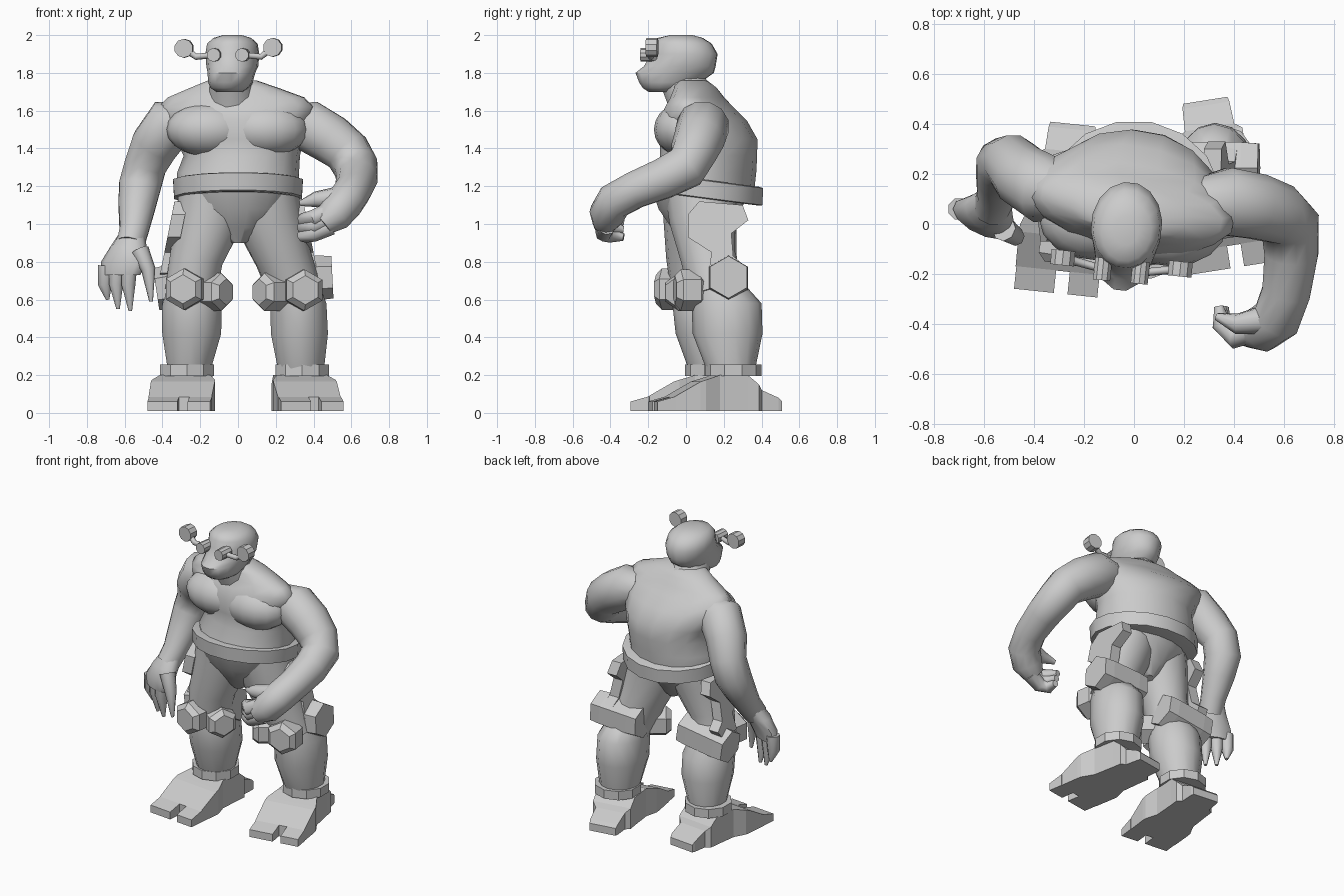
import bpy, bmesh, math
from mathutils import Vector, Matrix, Quaternion

cube = bpy.data.objects.get("Cube")
if cube:
    bpy.data.objects.remove(cube, do_unlink=True)

GREY = (0.6, 0.6, 0.6, 1)
clay = bpy.data.materials.new("clay_grey")
clay.use_nodes = True
clay.diffuse_color = GREY
clay.node_tree.nodes["Principled BSDF"].inputs["Base Color"].default_value = GREY


def finish(name, bm, smooth=None):
    """Turn a bmesh into a shaded object."""
    bmesh.ops.recalc_face_normals(bm, faces=bm.faces)
    mesh = bpy.data.meshes.new(name)
    bm.to_mesh(mesh)
    bm.free()
    mesh.materials.append(clay)
    obj = bpy.data.objects.new(name, mesh)
    bpy.context.collection.objects.link(obj)
    if smooth:
        bpy.ops.object.select_all(action='DESELECT')
        obj.select_set(True)
        bpy.context.view_layer.objects.active = obj
        bpy.ops.object.shade_smooth_by_angle(angle=math.radians(smooth))
    return obj


def skin(name, rings, smooth=None):
    """Bridge equal rings of points and cap both ends."""
    bm = bmesh.new()
    loops = [[bm.verts.new(p) for p in ring] for ring in rings]
    n = len(loops[0])
    for a, b in zip(loops, loops[1:]):
        for i in range(n):
            j = (i + 1) % n
            bm.faces.new((a[i], a[j], b[j], b[i]))
    bm.faces.new(loops[0])
    bm.faces.new(loops[-1])
    return finish(name, bm, smooth)


def circle(sides):
    return [(math.cos(a), math.sin(a)) for a in
            (math.tau * (i + 0.5) / sides for i in range(sides))]


def stack(name, sections, yaw=0, sides=16, tilt=0, smooth=50):
    """Loft horizontal ovals given as z, centre x, centre y, radius x, radius y."""
    rot = Matrix.Rotation(math.radians(yaw), 3, 'Z')
    rings = []
    for z, cx, cy, rx, ry in sections:
        rings.append([Vector((cx, cy, z - tilt * v * ry)) + rot @ Vector((u * rx, v * ry, 0))
                      for u, v in circle(sides)])
    return skin(name, rings, smooth)


def tube(name, path, sides=12, smooth=55):
    """Sweep a circle along points given as x, y, z, radius."""
    pts = [Vector(p[:3]) for p in path]
    rings, turn, last = [], Quaternion(), Vector((0, 0, 1))
    for i, p in enumerate(pts):
        way = (pts[min(i + 1, len(pts) - 1)] - pts[max(i - 1, 0)]).normalized()
        turn = last.rotation_difference(way) @ turn
        last = way
        rings.append([p + turn @ Vector((u, v, 0)) * path[i][3] for u, v in circle(sides)])
    return skin(name, rings, smooth)


def prism(name, centre, axis, radius, depth, sides=6, end=0.85):
    """Straight prism about an axis, with ends narrowed by a factor."""
    c, d = Vector(centre), Vector(axis).normalized()
    turn = d.to_track_quat('Z', 'Y')
    rings = []
    for t, s in ((-0.5, end), (-0.3, 1), (0.3, 1), (0.5, end)):
        rings.append([c + d * depth * t + turn @ Vector((u, v, 0)) * radius * s
                      for u, v in circle(sides)])
    return skin(name, rings)


def ball(name, centre, size):
    bm = bmesh.new()
    bmesh.ops.create_uvsphere(bm, u_segments=16, v_segments=10, radius=1)
    bmesh.ops.transform(bm, verts=bm.verts,
                        matrix=Matrix.Translation(centre) @ Matrix.Diagonal((*size, 1)))
    return finish(name, bm, 60)


# Torso, chest, neck and pelvis
stack("torso", [(1.18, 0, .09, .32, .27), (1.27, 0, .1, .325, .27), (1.36, .02, .12, .31, .255),
                (1.45, .01, .12, .34, .255), (1.55, -.01, .09, .4, .225),
                (1.62, -.01, .07, .42, .17), (1.67, -.01, .06, .37, .13),
                (1.72, -.02, .05, .24, .11), (1.76, -.03, .03, .13, .08)], yaw=-10)
ball("right_chest", (-.15, .02, 1.5), (.23, .165, .145))
ball("left_chest", (.15, -.01, 1.5), (.22, .16, .145))
tube("neck", [(-.03, .06, 1.56, .13), (-.03, .02, 1.68, .13), (-.04, -.04, 1.78, .11)])
stack("pelvis", [(1.2, 0, .08, .32, .27), (1.08, 0, .07, .27, .22),
                 (.98, 0, .07, .18, .15), (.9, 0, .07, .05, .1)])
stack("belt", [(1.135, 0, .095, .33, .3), (1.14, 0, .095, .345, .315),
               (1.23, 0, .095, .35, .32), (1.235, 0, .095, .33, .3)], tilt=.13, smooth=30)

# Head with a protruding muzzle
HEAD_YAW = -6
stack("head", [(1.7, -.045, -.11, .07, .09), (1.72, -.045, -.105, .1, .125),
               (1.75, -.04, -.085, .118, .165), (1.8, -.035, -.06, .125, .21),
               (1.835, -.03, -.033, .137, .192), (1.9, -.03, -.008, .143, .177),
               (1.955, -.03, -.02, .134, .157), (1.985, -.03, -.03, .1, .12),
               (2.0, -.03, -.025, .05, .06)], yaw=HEAD_YAW)

# Eye tubes, and discs on stalks beside them
facing = Matrix.Rotation(math.radians(HEAD_YAW), 3, 'Z') @ Vector((0, -1, 0))
for side, eye, disc in (("right", (-.125, -.18, 1.895), (-.285, -.135, 1.93)),
                        ("left", (.025, -.195, 1.895), (.185, -.18, 1.935))):
    prism(side + "_eye_tube", eye, facing, .036, .09, 10, 1)
    prism(side + "_disc", disc, facing, .05, .06, 10, 1)
    mid = Vector(eye).lerp(Vector(disc), .6)
    tube(side + "_stalk", [(*eye, .016), (mid.x, mid.y, 1.885, .017), (*disc, .02)], 8)

# Right arm hanging, with a relaxed hand
tube("right_arm", [(-.26, .12, 1.55, .1), (-.36, .14, 1.53, .14), (-.44, .19, 1.42, .13),
                   (-.49, .245, 1.31, .115), (-.52, .235, 1.2, .115), (-.535, .18, 1.09, .1),
                   (-.55, .11, .97, .08), (-.57, .06, .89, .075)])
stack("right_palm", [(.95, -.56, .09, .07, .07), (.88, -.58, .05, .1, .075),
                     (.8, -.6, .02, .135, .065), (.73, -.62, .02, .11, .05)], yaw=-25, sides=12)
for i, (x, y, tip, low) in enumerate(((-.7, .06, -.69, .6), (-.64, .03, -.635, .55),
                                      (-.575, 0, -.57, .54))):
    tube(f"right_finger_{i}", [(x, y, .78, .045), (x - .005, y, .68, .04),
                               (tip, y + .01, low, .01)], 8)
tube("right_thumb", [(-.52, -.02, .86, .05), (-.475, -.05, .76, .038), (-.46, -.05, .59, .01)], 8)

# Left arm bent forward, with a curled hand
tube("left_arm", [(.26, .09, 1.54, .1), (.37, .09, 1.52, .14), (.49, .07, 1.45, .135),
                  (.58, .04, 1.38, .125), (.625, .0, 1.3, .12), (.63, -.12, 1.24, .11),
                  (.61, -.27, 1.18, .1), (.57, -.38, 1.12, .1), (.51, -.42, 1.05, .095),
                  (.45, -.43, 1.0, .065)])
for i in range(3):
    z = .95 + i * .04
    tube(f"left_finger_{i}", [(.49, -.42, z + .04, .05), (.4, -.435 - i * .01, z, .045),
                              (.35, -.4, z - .01, .04), (.36 - i * .01, -.33, z - .02, .02)], 8)
tube("left_thumb", [(.53, -.38, 1.14, .06), (.41, -.4, 1.13, .042), (.33, -.37, 1.11, .015)], 8)

# Thighs and shins
tube("right_thigh", [(-.13, .06, 1.16, .19), (-.155, .06, 1.02, .18), (-.22, .04, .82, .145),
                     (-.25, .06, .64, .14)], 14)
tube("left_thigh", [(.13, .08, 1.16, .19), (.165, .09, 1.02, .18), (.24, .12, .82, .15),
                    (.31, .16, .62, .14)], 14)
stack("right_shin", [(.68, -.25, .07, .13, .13), (.56, -.245, .1, .162, .17),
                     (.42, -.245, .115, .16, .17), (.2, -.26, .14, .11, .115)], sides=14)
stack("left_shin", [(.68, .3, .17, .13, .14), (.58, .32, .215, .152, .185),
                    (.42, .325, .22, .155, .185), (.2, .335, .24, .12, .12)], sides=14)

# Knee guards: pads in front, a long block across the back
for side, s, front, inner, back, dip in (
        ("right", -1, (-.28, -.08, .655), (-.13, -.01, .64), (-.265, .14, .68), .15),
        ("left", 1, (.345, .02, .65), (.18, .05, .64), (.33, .225, .71), .05)):
    prism(side + "_knee_pad", front, (s * .15, -1, 0), .11, .16, end=.7)
    prism(side + "_inner_knee_pad", inner, (-s * .8, -.6, 0), .1, .17, end=.7)
    prism(side + "_knee_block", back, (1, 0, dip), .118, .34, end=.95)

# Notched plates on the outer thighs
OUTLINE = [(.01, 1.05), (.07, 1.12), (.3, 1.1), (.33, 1.02), (.24, .95), (.25, .83),
           (.31, .78), (.25, .7), (.12, .74), (.135, .85), (.01, .93)]
for side, s, inset, dy in (("right", -1, .3, -.08), ("left", 1, .31, 0)):
    skin(side + "_thigh_plate",
         [[(s * (inset + out + .2 * (1.1 - z)), y + dy, z) for y, z in OUTLINE]
          for out in (-.03, .04)])


# Feet: heel spur, narrow ankle block, broad sloping front and two toes
def slab(name, sections, place):
    """Loft boxes given as distance, middle, half width, top height."""
    skin(name, [[place @ Vector((m + a * w, -f, h if up else .01))
                 for a, up in ((-1, 0), (1, 0), (1, 1), (-1, 1))]
                for f, m, w, h in sections])


for side, heel, turn in (("right", (-.245, .4, 0), -6), ("left", (.285, .495, 0), 9)):
    place = Matrix.Translation(heel) @ Matrix.Rotation(math.radians(turn), 4, 'Z')
    slab(side + "_foot", [(0, 0, .09, .06), (.02, 0, .095, .08), (.11, 0, .1, .12),
                          (.13, 0, .13, .15), (.19, 0, .13, .2), (.34, 0, .135, .2),
                          (.42, 0, .168, .175), (.45, 0, .17, .165),
                          (.59, 0, .168, .085)], place)
    for toe, m, w in (("outer", -.085, .08), ("inner", .11, .06)):
        slab(f"{side}_{toe}_toe", [(.58, m, w, .088), (.68, m, w, .06)], place)

# Ankle cuffs
for side, x, y in (("right", -.27, .145), ("left", .34, .25)):
    stack(side + "_ankle_cuff", [(.195, x, y, .15, .15), (.255, x, y, .15, .15)],
          sides=10, smooth=None)
